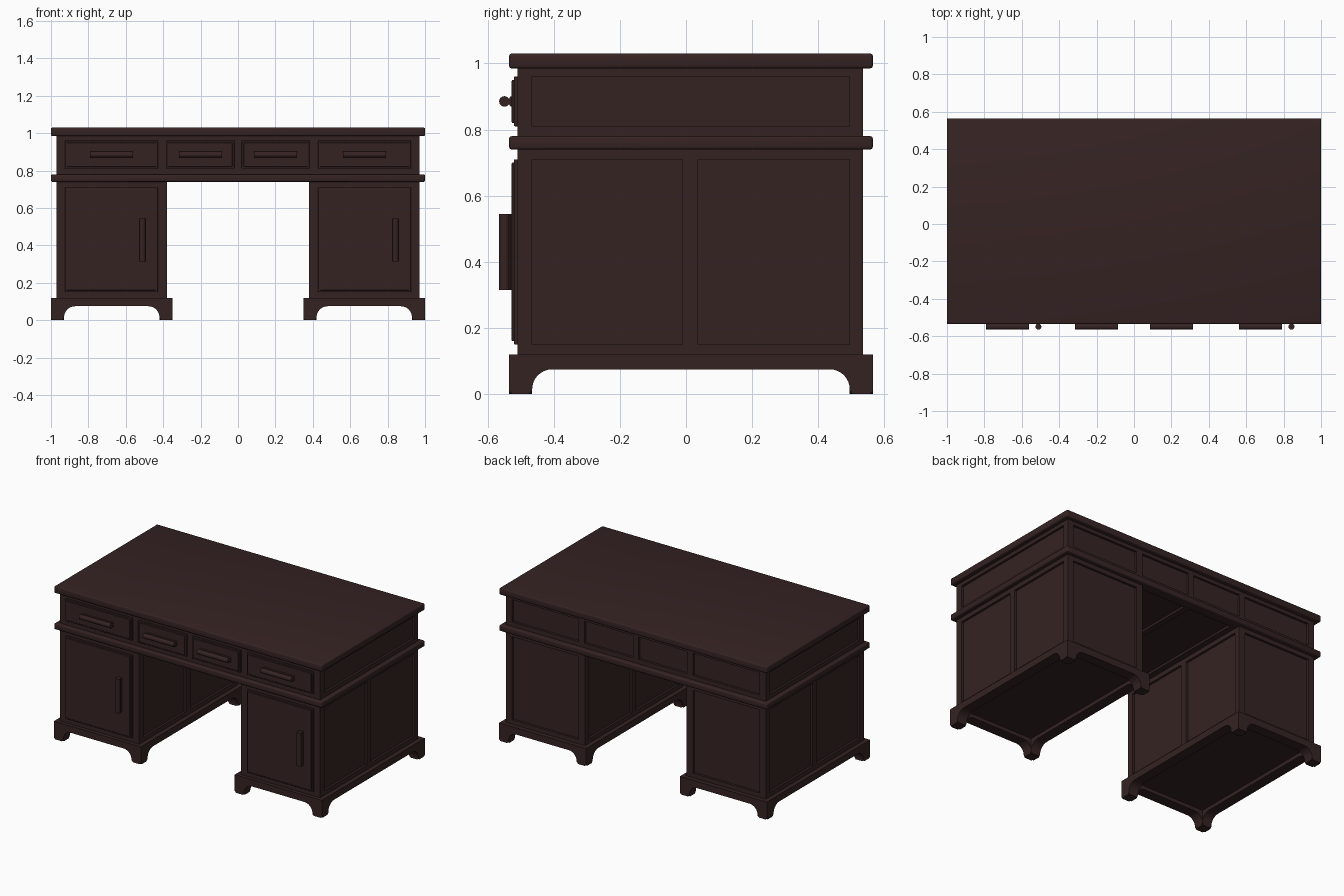
import bpy, bmesh, math
from mathutils import Vector

if "Cube" in bpy.data.objects:
    bpy.data.objects.remove(bpy.data.objects["Cube"])

wood = bpy.data.materials.new("dark mahogany")
COLOUR = (0.036, 0.0165, 0.0165, 1)
wood.use_nodes = True
wood.diffuse_color = COLOUR
wood.node_tree.nodes["Principled BSDF"].inputs["Base Color"].default_value = COLOUR

FRONT, BACK, SIDE = -0.51, 0.535, 0.97      # carcass faces
EDGE_F, EDGE_B = -0.535, 0.565              # overhanging slab edges
INNER = 0.38                                # kneehole side of each pedestal
DEPTH = 0.015                               # panel recess
DOOR_Z = (0.15, 0.71)
DRAWER_Z = (0.81, 0.96)
DRAWERS = [(-0.925, -0.428), (-0.382, -0.02), (0.02, 0.382), (0.428, 0.925)]
SIDE_PANELS = [(-0.465, -0.01), (0.035, 0.495)]


def finish(bm, name):
    bmesh.ops.recalc_face_normals(bm, faces=bm.faces)
    mesh = bpy.data.meshes.new(name)
    bm.to_mesh(mesh)
    bm.free()
    mesh.materials.append(wood)
    obj = bpy.data.objects.new(name, mesh)
    bpy.context.collection.objects.link(obj)
    return obj


def add_box(bm, x, y, z):
    verts = bmesh.ops.create_cube(bm, size=1)["verts"]
    for v in verts:
        v.co = Vector([(a + b) / 2 + c * (b - a) for (a, b), c in zip((x, y, z), v.co)])


def box(name, x, y, z, bevel=0):
    bm = bmesh.new()
    add_box(bm, x, y, z)
    if bevel:
        bmesh.ops.bevel(bm, geom=bm.edges[:], offset=bevel, segments=3,
                        profile=0.5, affect='EDGES')
    return finish(bm, name)


def smooth(obj):
    bpy.ops.object.select_all(action='DESELECT')
    obj.select_set(True)
    bpy.context.view_layer.objects.active = obj
    bpy.ops.object.shade_smooth_by_angle(angle=math.radians(35))


def carve(obj, cuts):
    """Sink rectangular panels into a solid."""
    bm = bmesh.new()
    for cut in cuts:
        add_box(bm, *cut)
    cutter = finish(bm, "panel_cutter")
    cutter.hide_render = True
    mod = obj.modifiers.new("panels", 'BOOLEAN')
    mod.operation, mod.object, mod.solver = 'DIFFERENCE', cutter, 'EXACT'
    bpy.context.view_layer.update()
    graph = bpy.context.evaluated_depsgraph_get()
    mesh = bpy.data.meshes.new_from_object(obj.evaluated_get(graph))
    obj.modifiers.clear()
    obj.data = mesh
    bpy.data.objects.remove(cutter)


def sunk(face, direction):
    """Range that reaches DEPTH into a face and a little out of it."""
    return tuple(sorted((face - direction * DEPTH, face + direction * 0.05)))


def prism(name, points, sweep):
    bm = bmesh.new()
    face = bm.faces.new([bm.verts.new(p) for p in points])
    out = bmesh.ops.extrude_face_region(bm, geom=[face])["geom"]
    bmesh.ops.translate(bm, vec=sweep,
                        verts=[g for g in out if isinstance(g, bmesh.types.BMVert)])
    obj = finish(bm, name)
    smooth(obj)
    return obj


def handle(name, centre, length, vertical):
    """Round bar on a narrow neck with a flared foot."""
    half = [(0, 0.016), (0.004, 0.015), (0.008, 0.008)]
    for i in range(9):
        a = math.radians(150 - i * 150 / 8)
        half.append((0.022 + 0.016 * math.cos(a), 0.016 * math.sin(a)))
    outline = half + [(u, -v) for u, v in reversed(half[:-1])]
    along = Vector((0, 0, 1)) if vertical else Vector((1, 0, 0))
    across = Vector((1, 0, 0)) if vertical else Vector((0, 0, 1))
    start = Vector(centre) - along * length / 2
    prism(name, [start + Vector((0, -u, 0)) + across * v for u, v in outline],
          along * length)


def front_panel(name, x, z):
    """Raised drawer or door front with a stepped, softened edge."""
    box(name, x, (-0.520, FRONT + 0.005), z, 0.003)
    m = 0.010
    box(name + "_field", (x[0] + m, x[1] - m), (-0.527, FRONT),
        (z[0] + m, z[1] - m), 0.003)


def bracket_profile(length):
    """Skirt outline with a foot at each end and an arched cut between."""
    half = [(0, 0.12), (0, 0.01), (0.01, 0), (0.06, 0), (0.07, 0.015)]
    for i in range(1, 9):
        a = math.radians(180 - i * 90 / 8)
        half.append((0.13 + 0.06 * math.cos(a), 0.015 + 0.06 * math.sin(a)))
    return half + [(length - s, z) for s, z in reversed(half)]


# Top and middle slabs
smooth(box("desk_top", (-1, 1), (EDGE_F, EDGE_B), (0.985, 1.03), 0.008))
middle = box("middle_slab", (-1, 1), (EDGE_F, EDGE_B), (0.74, 0.78), 0.008)
carve(middle, [(x, (-0.465, 0.495), sunk(0.74, -1))
               for x in ((-0.34, -0.02), (0.02, 0.34))])
smooth(middle)

# Drawer carcass with sunk panels at the back and sides
upper = box("drawer_carcass", (-SIDE, SIDE), (FRONT, BACK), (0.77, 0.99))
cuts = [(x, sunk(BACK, 1), DRAWER_Z) for x in DRAWERS]
cuts += [(sunk(s * SIDE, s), (-0.465, 0.495), DRAWER_Z) for s in (-1, 1)]
carve(upper, cuts)

# Drawers
for i, x in enumerate(DRAWERS, 1):
    front_panel(f"drawer_front_{i}", x, DRAWER_Z)
    handle(f"drawer_handle_{i}", (sum(x) / 2, -0.527, 0.885), 0.23, False)

# Pedestals
for side, s in (("right", -1), ("left", 1)):
    x = tuple(sorted((s * INNER, s * SIDE)))
    door_x = DRAWERS[0] if s < 0 else DRAWERS[3]
    ped = box(f"{side}_pedestal", x, (FRONT, BACK), (0.10, 0.75))
    cuts = [(door_x, sunk(BACK, 1), DOOR_Z)]
    for y in SIDE_PANELS:
        cuts += [(sunk(s * SIDE, s), y, DOOR_Z), (sunk(s * INNER, -s), y, DOOR_Z)]
    carve(ped, cuts)

    # Door with upright handle near its left edge
    front_panel(f"{side}_door", door_x, DOOR_Z)
    handle(f"{side}_door_handle", (door_x[1] - 0.083, -0.527, 0.43), 0.23, True)

    # Bracket-foot skirt around the base
    x0, x1 = sorted((s * 0.35, s * 1.0))
    thick = 0.07
    for end, y in (("front", EDGE_F), ("back", EDGE_B - thick)):
        prism(f"{side}_{end}_skirt",
              [(x0 + u, y, z) for u, z in bracket_profile(x1 - x0)], (0, thick, 0))
    for end, xs in (("low_side", x0), ("high_side", x1 - thick)):
        prism(f"{side}_{end}_skirt",
              [(xs, EDGE_F + u, z) for u, z in bracket_profile(EDGE_B - EDGE_F)],
              (thick, 0, 0))
